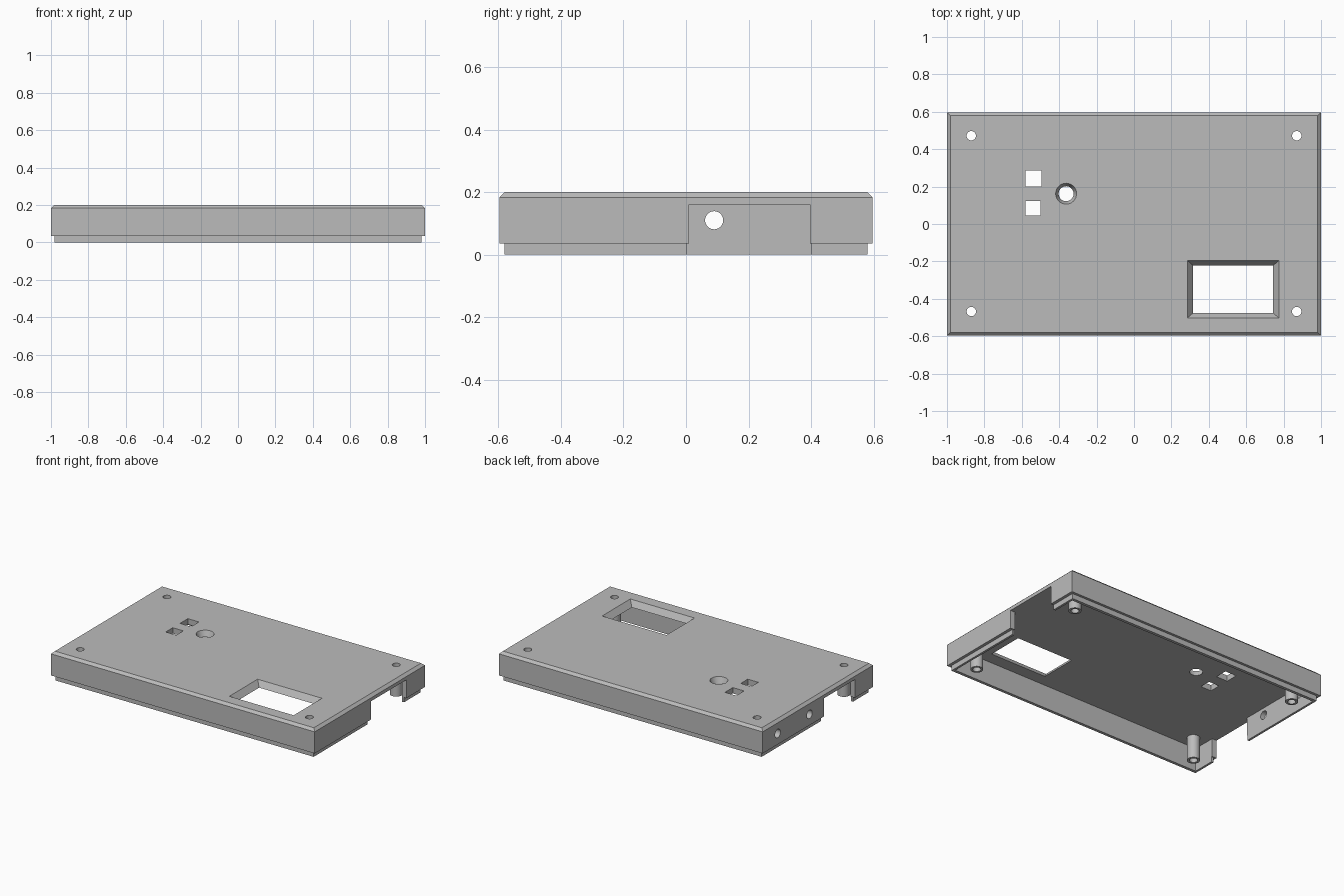
import bpy, bmesh, math
from mathutils import Vector

if "Cube" in bpy.data.objects:
    bpy.data.objects.remove(bpy.data.objects["Cube"], do_unlink=True)

grey = bpy.data.materials.new("light grey plastic")
grey.use_nodes = True
grey.diffuse_color = (0.5, 0.5, 0.5, 1)
grey.node_tree.nodes["Principled BSDF"].inputs["Base Color"].default_value = (0.5, 0.5, 0.5, 1)

TOP, CEILING, RIM = 0.2, 0.16, 0.035


def rect(hx, hy, z, cx=0, cy=0):
    return [Vector((cx + sx * hx, cy + sy * hy, z))
            for sx, sy in ((-1, -1), (1, -1), (1, 1), (-1, 1))]


def circle(r, z, cx=0, cy=0, n=32):
    return [Vector((cx + r * math.cos(math.tau * i / n),
                    cy + r * math.sin(math.tau * i / n), z)) for i in range(n)]


def loft(name, rings, closed=False):
    """Skin a stack of rings; closed joins last to first, otherwise caps the ends."""
    bm = bmesh.new()
    vs = [[bm.verts.new(p) for p in ring] for ring in rings]
    pairs = list(zip(vs, vs[1:])) + ([(vs[-1], vs[0])] if closed else [])
    for a, b in pairs:
        for i in range(len(a)):
            j = (i + 1) % len(a)
            bm.faces.new((a[i], a[j], b[j], b[i]))
    if not closed:
        bm.faces.new(vs[0][::-1])
        bm.faces.new(vs[-1])
    bmesh.ops.recalc_face_normals(bm, faces=bm.faces)
    mesh = bpy.data.meshes.new(name)
    bm.to_mesh(mesh)
    bm.free()
    mesh.materials.append(grey)
    obj = bpy.data.objects.new(name, mesh)
    bpy.context.collection.objects.link(obj)
    return obj


def box(name, x0, x1, y0, y1, z0, z1):
    cx, cy, hx, hy = (x0 + x1) / 2, (y0 + y1) / 2, (x1 - x0) / 2, (y1 - y0) / 2
    return loft(name, [rect(hx, hy, z, cx, cy) for z in (z0, z1)])


def extend(lower, upper):
    """Continue a tapered cutter past both plate faces."""
    step = [(b - a) * 0.25 for a, b in zip(lower, upper)]
    return [[a - s for a, s in zip(lower, step)], [b + s for b, s in zip(upper, step)]]


# Open-bottomed shell with chamfered top and stepped locating lip
shell = loft("enclosure_lid", [
    rect(0.965, 0.56, CEILING), rect(0.965, 0.56, 0),
    rect(0.98, 0.58, 0), rect(0.98, 0.58, RIM),
    rect(1, 0.597, RIM), rect(1, 0.597, 0.183), rect(0.982, 0.58, TOP)])

cutters = []

# Tapered display window and tapered round hole
cutters.append(loft("window_cutter", extend(
    rect(0.214, 0.127, CEILING, 0.53, -0.349), rect(0.244, 0.153, TOP, 0.53, -0.349))))
cutters.append(loft("round_cutter", extend(
    circle(0.04, CEILING, -0.363, 0.162), circle(0.056, TOP, -0.363, 0.162))))

# Square button holes
cutters.append(box("button_cutter", -0.58, -0.495, 0.2, 0.285, 0.1, 0.3))
cutters.append(box("button_cutter", -0.58, -0.5, 0.045, 0.122, 0.1, 0.3))

# Side wall openings, slightly wider through the lip
for x0, x1, y0, y1 in ((0.93, 1.1, 0.01, 0.396), (-1.1, -0.93, -0.402, -0.068)):
    cutters.append(box("opening_cutter", x0, x1, y0, y1, -0.1, CEILING))
    cutters.append(box("lip_cutter", x0, x1, y0 - 0.007, y1 + 0.003, -0.1, RIM))

# Round sockets in the left-hand end wall
for y in (0.09, 0.434):
    ring = circle(0.029, 0)
    cutters.append(loft("socket_cutter", [
        [Vector((x, y + p.x, 0.11 + p.y)) for p in ring] for x in (-1.1, -0.9)]))

# Screw holes and hollow corner posts
for sx in (-1, 1):
    for y in (-0.468, 0.472):
        x = sx * 0.87
        cutters.append(loft("screw_cutter", [
            circle(0.025, z, x, y) for z in (0.1, 0.3)]))
        post = loft("screw_post", [
            circle(0.025, 0, x, y), circle(0.04, 0, x, y),
            circle(0.04, CEILING + 0.005, x, y),
            circle(0.025, CEILING + 0.005, x, y)], closed=True)
        post.select_set(True)

# Apply all cuts to the shell
for c in cutters:
    c.hide_render = True
    mod = shell.modifiers.new(c.name, "BOOLEAN")
    mod.operation, mod.solver, mod.object = "DIFFERENCE", "EXACT", c
bpy.context.view_layer.update()
cut = bpy.data.meshes.new_from_object(
    shell.evaluated_get(bpy.context.evaluated_depsgraph_get()))
shell.modifiers.clear()
shell.data = cut
for c in cutters:
    bpy.data.objects.remove(c, do_unlink=True)

# Smooth the round walls, keep edges crisp
parts = [o for o in bpy.context.collection.objects
         if o.name.startswith(("enclosure_lid", "screw_post"))]
bpy.ops.object.select_all(action="DESELECT")
for o in parts:
    o.select_set(True)
bpy.context.view_layer.objects.active = shell
bpy.ops.object.shade_smooth_by_angle(angle=math.radians(20))
